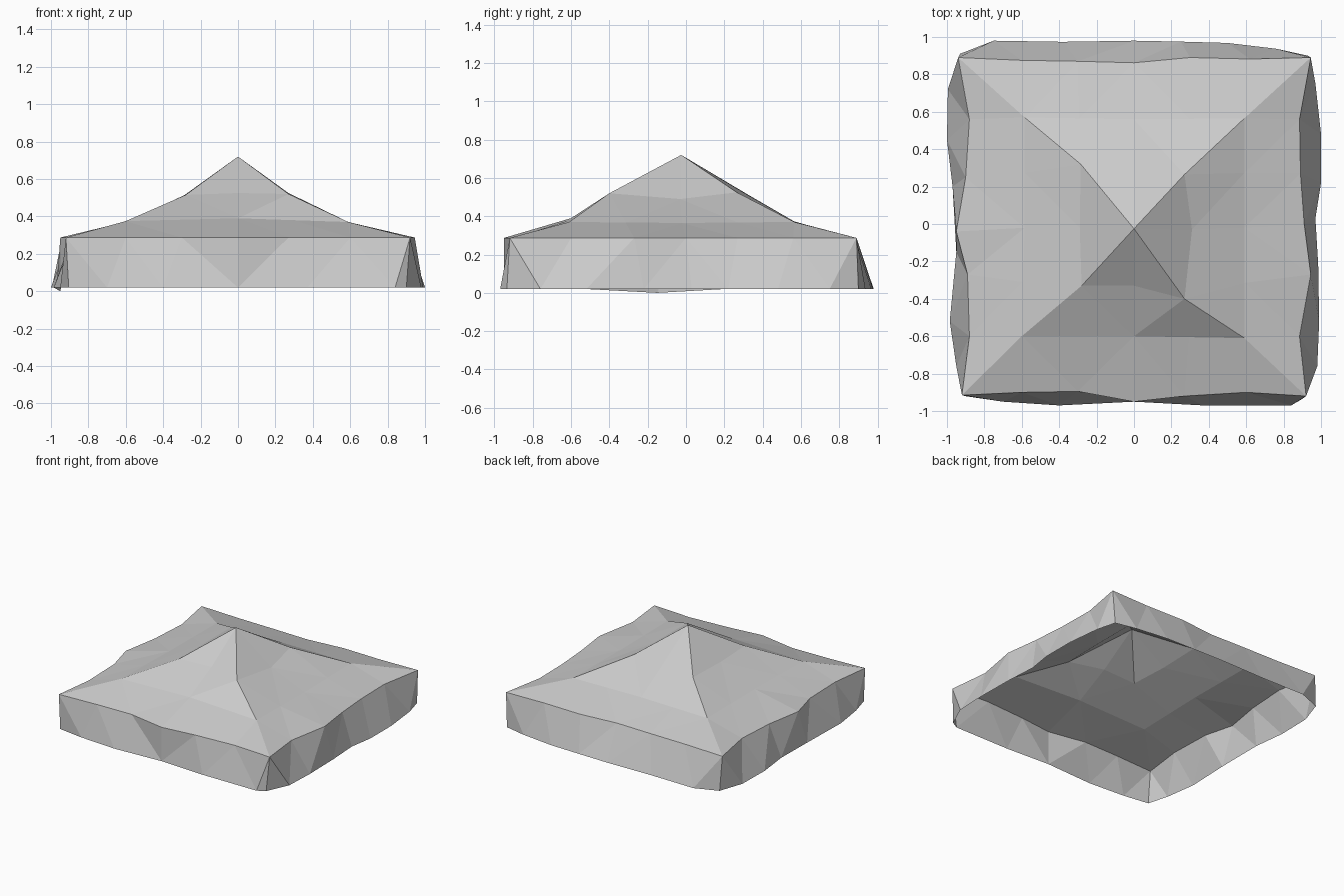
import bpy
import bmesh
from mathutils import Vector

if "Cube" in bpy.data.objects:
    bpy.data.objects.remove(bpy.data.objects["Cube"])

EAVE_Z, HEM_Z = 0.287, 0.02

# Each side runs counter-clockwise seen from above: front, right, back, left
EAVE = [
    [(-.92, -.915), (-.6, -.9), (-.3, -.895), (0, -.95), (.27, -.92), (.6, -.9), (.92, -.92)],
    [(.92, -.92), (.885, -.6), (.945, -.27), (.91, 0), (.89, .27), (.885, .56), (.945, .89)],
    [(.945, .89), (.62, .882), (.3, .89), (0, .862), (-.3, .87), (-.6, .875), (-.94, .89)],
    [(-.94, .89), (-.88, .56), (-.9, .25), (-.95, -.04), (-.89, -.27), (-.88, -.6), (-.92, -.915)],
]
HEM = [
    [(-.905, -.92), (-.7, -.95), (-.4, -.97), (0, -.95), (.37, -.97), (.84, -.97), (.9, -.935)],
    [(.9, -.935), (.98, -.76), (.99, -.52), (.985, -.22), (.97, .03), (1, .22), (1, .48), (.97, .75), (.93, .9)],
    [(.93, .9), (.76, .937), (.5, .968), (.25, .975), (0, .98), (-.38, .974), (-.75, .98), (-.93, .91)],
    [(-.93, .91), (-.995, .72), (-1, .45), (-.97, .2), (-.95, -.15), (-.985, -.52), (-.95, -.76), (-.905, -.92)],
]
# Roof rings: corners and side middles
OUTER_CORNERS = [(-.6, -.6, .375), (.59, -.61, .37), (.59, .565, .37), (-.585, .57, .37)]
OUTER_MIDDLES = [(0, -.6, .39), (.59, -.02, .365), (0, .56, .375), (-.585, -.02, .375)]
INNER_CORNERS = [(-.28, -.33, .515), (.27, -.4, .52), (.27, .265, .525), (-.285, .32, .515)]
INNER_MIDDLES = [(0, -.33, .525), (.31, -.03, .49), (0, .29, .53), (-.29, -.02, .51)]
APEX = Vector((0, -.025, .72))


def ring(corners, middles, steps):
    """Four sides, each running corner - middle - corner in equal steps."""
    sides = []
    for i in range(4):
        a, m, b = (Vector(p) for p in (corners[i], middles[i], corners[(i + 1) % 4]))
        sides.append([a.lerp(m, k / steps) for k in range(steps)]
                     + [m.lerp(b, k / steps) for k in range(steps + 1)])
    return sides


def zip_strip(bm, low, high):
    """Triangle strip between two polylines, always taking the shorter diagonal."""
    lo = [bm.verts.new(p) for p in low]
    hi = [bm.verts.new(p) for p in high]
    i = j = 0
    while i < len(lo) - 1 or j < len(hi) - 1:
        step_low = j == len(hi) - 1 or (i < len(lo) - 1 and
                   (lo[i + 1].co - hi[j].co).length <= (hi[j + 1].co - lo[i].co).length)
        if step_low:
            bm.faces.new((lo[i], lo[i + 1], hi[j]))
            i += 1
        else:
            bm.faces.new((lo[i], hi[j + 1], hi[j]))
            j += 1


def make_sheet(name, bands, material):
    bm = bmesh.new()
    for lower, upper in bands:
        for side in range(4):
            zip_strip(bm, lower[side], upper[side])
    bmesh.ops.remove_doubles(bm, verts=bm.verts[:], dist=0.0005)
    mesh = bpy.data.meshes.new(name)
    bm.to_mesh(mesh)
    bm.free()
    mesh.materials.append(material)
    obj = bpy.data.objects.new(name, mesh)
    bpy.context.collection.objects.link(obj)


cloth = bpy.data.materials.new("grey_cloth")
cloth.diffuse_color = (0.6, 0.6, 0.6, 1)
cloth.use_nodes = True
cloth.node_tree.nodes["Principled BSDF"].inputs["Base Color"].default_value = cloth.diffuse_color

eave = [[Vector((x, y, EAVE_Z)) for x, y in side] for side in EAVE]
# The hem sags to the ground at the middle of the left side
hem = [[Vector((x, y, 0 if (x, y) == (-.95, -.15) else HEM_Z)) for x, y in side] for side in HEM]
outer = ring(OUTER_CORNERS, OUTER_MIDDLES, 2)
inner = ring(INNER_CORNERS, INNER_MIDDLES, 1)

# Sagging pyramid roof and the hanging cloth around it
make_sheet("canopy_roof", [(eave, outer), (outer, inner), (inner, [[APEX]] * 4)], cloth)
make_sheet("canopy_valance", [(hem, eave)], cloth)
